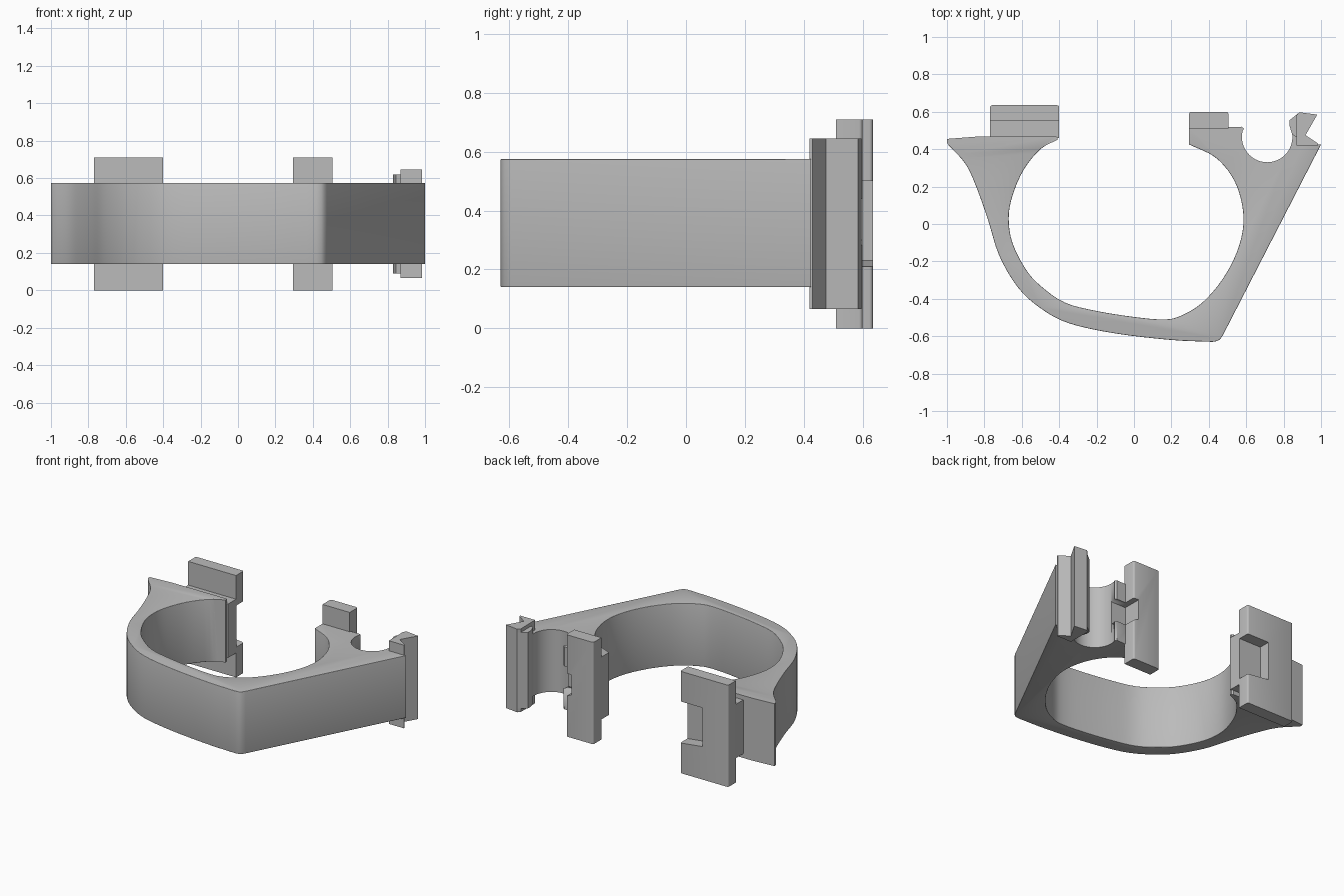
import bpy, bmesh, math
from mathutils import Vector

cube = bpy.data.objects.get("Cube")
if cube:
    bpy.data.objects.remove(cube, do_unlink=True)

grey = bpy.data.materials.new("plain grey")
grey.use_nodes = True
colour = (0.5, 0.5, 0.5, 1)
grey.diffuse_color = colour
grey.node_tree.nodes["Principled BSDF"].inputs["Base Color"].default_value = colour

LOW, HIGH = 0.14, 0.575
TALL = 0.71
BORE, RADIUS = Vector((0.712, 0.465)), 0.135


def smooth_path(points, steps=4):
    """Spline through the given points."""
    p = [Vector(q) for q in points]
    p = [2 * p[0] - p[1]] + p + [2 * p[-1] - p[-2]]
    out = []
    for a, b, c, d in zip(p, p[1:], p[2:], p[3:]):
        for i in range(steps):
            t = i / steps
            out.append(0.5 * (2 * b + (c - a) * t + (2 * a - 5 * b + 4 * c - d) * t ** 2
                              + (3 * b - a - 3 * c + d) * t ** 3))
    return out + [p[-2]]


def prism(name, outline, start, end, along_y=False, rounded=None, width=0.025):
    """Extrude an outline along z (or y) and round the rim edges picked by a rule."""
    def place(q, h):
        return (q[0], h, q[1]) if along_y else (q[0], q[1], h)
    bm = bmesh.new()
    face = bm.faces.new([bm.verts.new(place(q, start)) for q in outline])
    extruded = bmesh.ops.extrude_face_region(bm, geom=[face])["geom"]
    shift = Vector(place((0, 0), end - start))
    bmesh.ops.translate(bm, vec=shift, verts=[v for v in extruded if isinstance(v, bmesh.types.BMVert)])
    bmesh.ops.recalc_face_normals(bm, faces=bm.faces)
    if rounded:
        edges = [e for e in bm.edges if rounded(e)]
        bmesh.ops.bevel(bm, geom=edges, offset=width, segments=3, profile=0.5,
                        affect='EDGES', clamp_overlap=True)
    mesh = bpy.data.meshes.new(name)
    bm.to_mesh(mesh)
    bm.free()
    obj = bpy.data.objects.new(name, mesh)
    bpy.context.collection.objects.link(obj)
    mesh.materials.append(grey)
    bpy.ops.object.select_all(action='DESELECT')
    obj.select_set(True)
    bpy.context.view_layer.objects.active = obj
    bpy.ops.object.shade_smooth_by_angle(angle=math.radians(35))
    return obj


def box(name, x0, x1, y0, y1, z0, z1):
    return prism(name, [(x0, y0), (x1, y0), (x1, y1), (x0, y1)], z0, z1)


# Curved band: inner opening, round socket and outer wall form one outline
inner = smooth_path([(-0.41, 0.45), (-0.5, 0.4), (-0.59, 0.29), (-0.65, 0.15), (-0.67, 0.03),
                     (-0.65, -0.1), (-0.58, -0.24), (-0.5, -0.33), (-0.37, -0.42), (-0.2, -0.465),
                     (0, -0.497), (0.15, -0.51), (0.24, -0.495), (0.36, -0.425), (0.47, -0.3),
                     (0.55, -0.15), (0.585, 0), (0.57, 0.14), (0.52, 0.26), (0.43, 0.36), (0.295, 0.425)])
arm_end = [(0.295, 0.515), (0.575, 0.52), (0.588, 0.51)]
socket = [BORE + RADIUS * Vector((math.cos(a), math.sin(a)))
          for a in (math.radians(165 + i * 214 / 28) for i in range(29))]
corner = [(0.9, 0.5), (0.9, 0.425), (1, 0.425), (0.475, -0.595), (0.462, -0.615), (0.445, -0.626)]
outer = smooth_path([(0.42, -0.63), (0.2, -0.62), (-0.1, -0.585), (-0.35, -0.53), (-0.5, -0.45),
                     (-0.62, -0.34), (-0.72, -0.17), (-0.78, 0.02), (-0.84, 0.19), (-0.9, 0.32), (-0.99, 0.42)])
wing = [(-1, 0.435), (-1, 0.455), (-0.83, 0.468), (-0.42, 0.47), (-0.41, 0.463)]


def is_rim(edge):
    a, b = (v.co for v in edge.verts)
    mid = (a + b) / 2
    return abs(a.z - b.z) < 0.01 and mid.y < 0.42 and (mid.xy - BORE).length > RADIUS + 0.01


band = prism("curved_band", inner + arm_end + socket + corner + outer + wing, LOW, HIGH, rounded=is_rim)

# Latch opening between the short arm and the socket
cutter = box("latch_cutter", 0.465, 0.65, 0.47, 0.6, 0.28, 0.44)
cutter.hide_render = True
cutter.hide_set(True)
cut = band.modifiers.new("latch opening", 'BOOLEAN')
cut.operation = 'DIFFERENCE'
cut.solver = 'EXACT'
cut.object = cutter


# Rail plates with a notch open on the +x side
def notched_plate(name, x0, x1, y0, y1, notch_x, z0, z1):
    outline = [(x0, 0), (x1, 0), (x1, z0), (notch_x, z0 + 0.02), (notch_x, z1),
               (x1, z1), (x1, TALL), (x0, TALL)]

    def outside_corner(edge):
        return all(v.co.y > y1 - 0.001 and v.co.x in (v.co.x,) for v in edge.verts) and \
            abs(edge.verts[0].co.x - edge.verts[1].co.x) < 0.001 and \
            abs(edge.verts[0].co.x - notch_x) > 0.01
    return prism(name, outline, y0, y1, along_y=True, rounded=outside_corner, width=0.012)


notched_plate("right_rail_plate", -0.77, -0.40, 0.55, 0.635, -0.57, 0.21, 0.5)
notched_plate("left_rail_plate", 0.295, 0.505, 0.51, 0.60, 0.465, 0.28, 0.44)
box("right_rail_neck", -0.77, -0.40, 0.46, 0.555, 0.17, 0.545)

# Forked clip beside the socket
prism("socket_clip", [(0.87, 0.42), (0.985, 0.42), (0.985, 0.43), (0.917, 0.475), (0.98, 0.585),
                      (0.885, 0.597), (0.868, 0.58)], 0.065, 0.645)
prism("socket_clip_lip", [(0.845, 0.48), (0.875, 0.46), (0.885, 0.597), (0.832, 0.555), (0.83, 0.53)], 0.09, 0.62)
